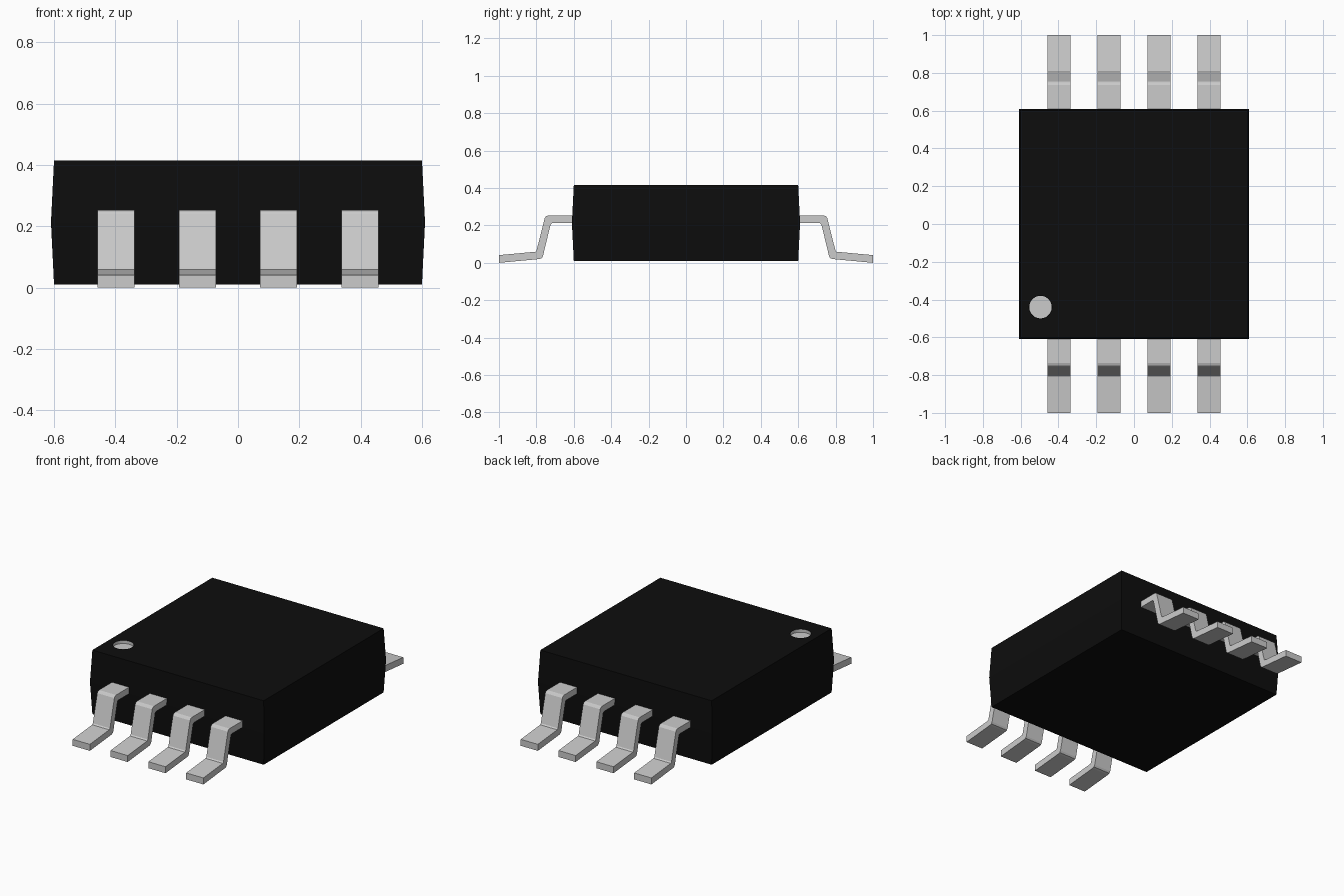
import bpy, bmesh, math

if "Cube" in bpy.data.objects:
    bpy.data.objects.remove(bpy.data.objects["Cube"])

def material(name, rgb):
    m = bpy.data.materials.new(name)
    m.diffuse_color = (*rgb, 1)
    m.use_nodes = True
    m.node_tree.nodes["Principled BSDF"].inputs["Base Color"].default_value = m.diffuse_color
    return m

def finish(name, bm, mat=None):
    bmesh.ops.recalc_face_normals(bm, faces=bm.faces)
    me = bpy.data.meshes.new(name)
    bm.to_mesh(me)
    bm.free()
    ob = bpy.data.objects.new(name, me)
    bpy.context.collection.objects.link(ob)
    if mat:
        me.materials.append(mat)
    return ob

black = material("black_plastic", (0.004, 0.004, 0.004))
TOP = 0.415
DOT = (-0.495, -0.44)
DOT_R, DOT_DEPTH = 0.06, 0.02

# Body: square package, slightly wider at its mid seam
bm = bmesh.new()
rings = []
for half, z in ((0.60, 0.01), (0.61, 0.213), (0.60, TOP)):
    rings.append([bm.verts.new((sx * half, sy * half, z))
                  for sx, sy in ((-1, -1), (1, -1), (1, 1), (-1, 1))])
for a, b in zip(rings, rings[1:]):
    for i in range(4):
        j = (i + 1) % 4
        bm.faces.new((a[i], a[j], b[j], b[i]))
bm.faces.new(rings[0])
bm.faces.new(rings[-1])
body = finish("body", bm, black)

# Cutter for the pin-one recess
bm = bmesh.new()
bmesh.ops.create_cone(bm, cap_ends=True, segments=48, radius1=DOT_R, radius2=DOT_R, depth=2 * DOT_DEPTH)
bmesh.ops.translate(bm, verts=bm.verts, vec=(*DOT, TOP))
cutter = finish("recess_cutter", bm, black)
cutter.hide_render = True
cutter.hide_viewport = True
cut = body.modifiers.new("recess", 'BOOLEAN')
cut.object = cutter
cut.operation = 'DIFFERENCE'
cut.solver = 'EXACT'

# Grey lining of the recess: open cup with floor and wall
bm = bmesh.new()
low, high = [], []
for i in range(48):
    a = math.tau * i / 48
    x, y = DOT[0] + 0.0595 * math.cos(a), DOT[1] + 0.0595 * math.sin(a)
    low.append(bm.verts.new((x, y, TOP - DOT_DEPTH + 0.0006)))
    high.append(bm.verts.new((x, y, TOP)))
bm.faces.new(low)
for i in range(48):
    j = (i + 1) % 48
    bm.faces.new((low[i], high[i], high[j], low[j]))
cup = finish("pin_one_marker", bm)
cup.data.flip_normals()
if cup.data.polygons[0].normal.z < 0:
    cup.data.flip_normals()

# Gull-wing leads: (y, z) side profile extruded across x
PROFILE = [(0.595, 0.253), (0.737, 0.253), (0.748, 0.249), (0.755, 0.240),
           (0.799, 0.066), (0.806, 0.059), (1.0, 0.041), (1.0, 0.0),
           (0.785, 0.020), (0.772, 0.024), (0.765, 0.035),
           (0.724, 0.205), (0.717, 0.212), (0.595, 0.212)]

def lead(name, x, side, width=0.12):
    bm = bmesh.new()
    face = bm.faces.new([bm.verts.new((x - width / 2, side * y, z)) for y, z in PROFILE])
    ext = bmesh.ops.extrude_face_region(bm, geom=[face])
    moved = [v for v in ext["geom"] if isinstance(v, bmesh.types.BMVert)]
    bmesh.ops.translate(bm, verts=moved, vec=(width, 0, 0))
    # keep the starting face as the other end cap
    if not any(all(abs(v.co.x - x + width / 2) < 1e-6 for v in f.verts) for f in bm.faces):
        bm.faces.new([v for v in bm.verts if v not in moved])
    finish(name, bm)

for side, label in ((-1, "front"), (1, "back")):
    for i in range(4):
        lead(f"{label}_lead_{i + 1}", (i - 1.5) * 0.265, side)
